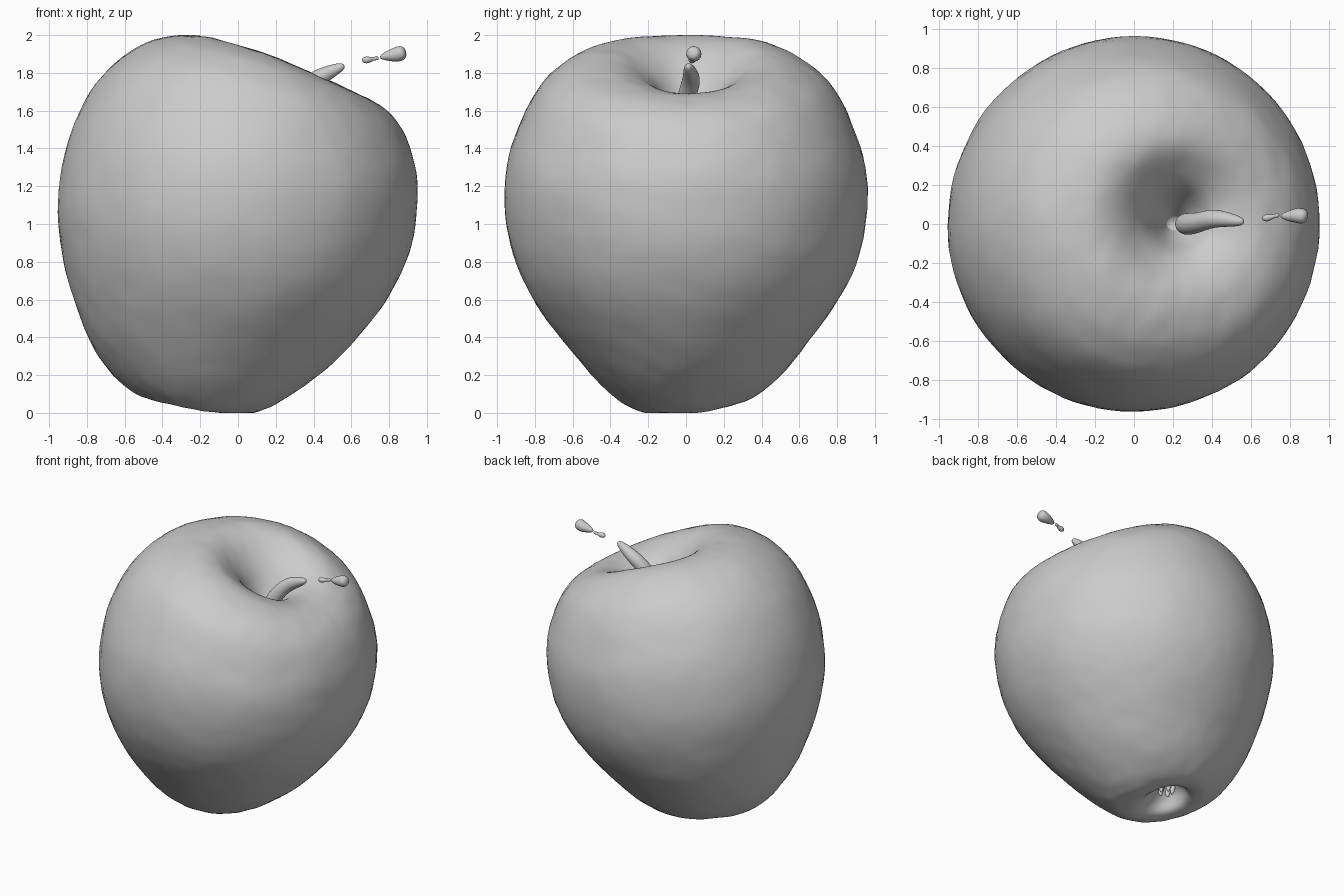
import bpy, bmesh, math
from mathutils import Vector, noise


def finish(name, rings, levels=0):
    # Skin a list of vertex rings, cap both ends and shade smooth
    bm = bmesh.new()
    loops = [[bm.verts.new(p) for p in ring] for ring in rings]
    n = len(loops[0])
    for a, b in zip(loops, loops[1:]):
        for i in range(n):
            j = (i + 1) % n
            bm.faces.new((a[i], a[j], b[j], b[i]))
    bm.faces.new(loops[0])
    bm.faces.new(loops[-1])
    bmesh.ops.recalc_face_normals(bm, faces=bm.faces)
    for f in bm.faces:
        f.smooth = True
    mesh = bpy.data.meshes.new(name)
    bm.to_mesh(mesh)
    bm.free()
    obj = bpy.data.objects.new(name, mesh)
    bpy.context.collection.objects.link(obj)
    if levels:
        mod = obj.modifiers.new("smooth", 'SUBSURF')
        mod.levels = mod.render_levels = levels
    return obj


def catmull(rows, steps):
    # Smoothly interpolate between the section rows
    out = []
    for i in range(len(rows) - 1):
        p0, p1 = rows[max(i - 1, 0)], rows[i]
        p2, p3 = rows[i + 1], rows[min(i + 2, len(rows) - 1)]
        for s in range(steps):
            t = s / steps
            out.append([0.5 * (2 * b + (c - a) * t + (2 * a - 5 * b + 4 * c - d) * t * t
                               + (3 * b - a - 3 * c + d) * t ** 3)
                        for a, b, c, d in zip(p0, p1, p2, p3)])
    return out + [list(rows[-1])]


def tube(name, points, sides=10):
    # Tapered round tube; each point is x, y, z, radius
    rings = []
    pts = [Vector(p[:3]) for p in points]
    for i, p in enumerate(pts):
        d = (pts[min(i + 1, len(pts) - 1)] - pts[max(i - 1, 0)]).normalized()
        u = d.cross(Vector((0, 1, 0.1))).normalized()
        v = d.cross(u)
        rings.append([p + points[i][3] * (math.cos(k * math.tau / sides) * u
                                          + math.sin(k * math.tau / sides) * v)
                      for k in range(sides)])
    return finish(name, rings, 2)


# Tilted sections, stem pit to calyx pit:
# left x, left z, right x, right z, half depth, side lift
sections = [
    (0.17, 1.42, 0.24, 1.42, 0.03, 0),
    (0.12, 1.58, 0.30, 1.54, 0.10, 0),
    (0.05, 1.76, 0.38, 1.64, 0.18, .02),
    (-0.05, 1.90, 0.46, 1.68, 0.28, .03),
    (-0.16, 1.98, 0.56, 1.69, 0.38, .04),
    (-0.28, 2.00, 0.66, 1.675, 0.50, .04),
    (-0.44, 1.975, 0.78, 1.61, 0.64, .03),
    (-0.62, 1.88, 0.87, 1.50, 0.77, .03),
    (-0.78, 1.70, 0.93, 1.34, 0.87, .02),
    (-0.90, 1.43, 0.955, 1.17, 0.95, 0),
    (-0.955, 1.12, 0.93, 0.94, 0.955, 0),
    (-0.93, 0.85, 0.86, 0.73, 0.90, 0),
    (-0.87, 0.60, 0.75, 0.54, 0.79, 0),
    (-0.78, 0.37, 0.58, 0.34, 0.63, 0),
    (-0.66, 0.20, 0.40, 0.175, 0.49, 0),
    (-0.54, 0.105, 0.20, 0.05, 0.36, 0),
    (-0.47, 0.085, 0.06, 0.00, 0.27, 0),
    (-0.41, 0.10, -0.06, 0.02, 0.19, 0),
    (-0.37, 0.17, -0.14, 0.10, 0.12, 0),
    (-0.31, 0.22, -0.23, 0.20, 0.04, 0),
]

# Fruit body with slightly lumpy skin
SIDES = 96
rings = []
for lx, lz, rx, rz, w, lift in catmull(sections, 5):
    cx, cz = (lx + rx) / 2, (lz + rz) / 2
    low = max(0, 1 - cz / 0.4)
    pit = max(0, (cz - 1.4) / 0.4) * max(0, 1 - w / 0.6)
    ring = []
    for k in range(SIDES):
        a = k * math.tau / SIDES
        c, s = math.cos(a), math.sin(a)
        p = Vector((cx + c * (rx - lx) / 2,
                    w * s + 0.03 * low + 0.05 * pit,
                    cz + c * (rz - lz) / 2 + lift * s * s + 0.03 * low * s))
        out = (p - Vector((0, 0, 1))).normalized()
        bump = 0.006 * noise.noise(p * 3) + 0.004 * noise.noise(p * 11)
        p += out * bump
        p.z = max(p.z, 0)
        ring.append(p)
    rings.append(ring)
finish("apple_body", rings)

# Stem and its broken-off end pieces
tube("stem", [(0.24, 0.0, 1.50, .06), (0.29, 0.0, 1.62, .06), (0.34, 0.01, 1.70, .052),
              (0.40, 0.03, 1.76, .052), (0.47, 0.025, 1.797, .042),
              (0.53, 0.015, 1.825, .03), (0.565, 0.01, 1.84, .014)])
tube("stem_piece_small", [(0.655, .03, 1.868, .008), (0.675, .03, 1.868, .022),
                          (0.70, .035, 1.87, .016), (0.72, .04, 1.875, .007),
                          (0.735, .045, 1.878, .014), (0.745, .045, 1.88, .005)])
tube("stem_tip", [(0.75, .04, 1.882, .01), (0.79, .04, 1.89, .028),
                  (0.83, .045, 1.895, .04), (0.865, .04, 1.905, .045),
                  (0.89, .035, 1.91, .025)])

# Dried calyx leaves in the bottom pit
for k in range(5):
    a = k * math.tau / 5
    c, s = math.cos(a), math.sin(a)
    tube(f"calyx_leaf_{k + 1}", [(-0.27 + .02 * c, .03 + .02 * s, 0.23, .03),
                                 (-0.265 + .05 * c, .03 + .05 * s, 0.16, .025),
                                 (-0.26 + .04 * c, .03 + .04 * s, 0.11, .01)], 6)
